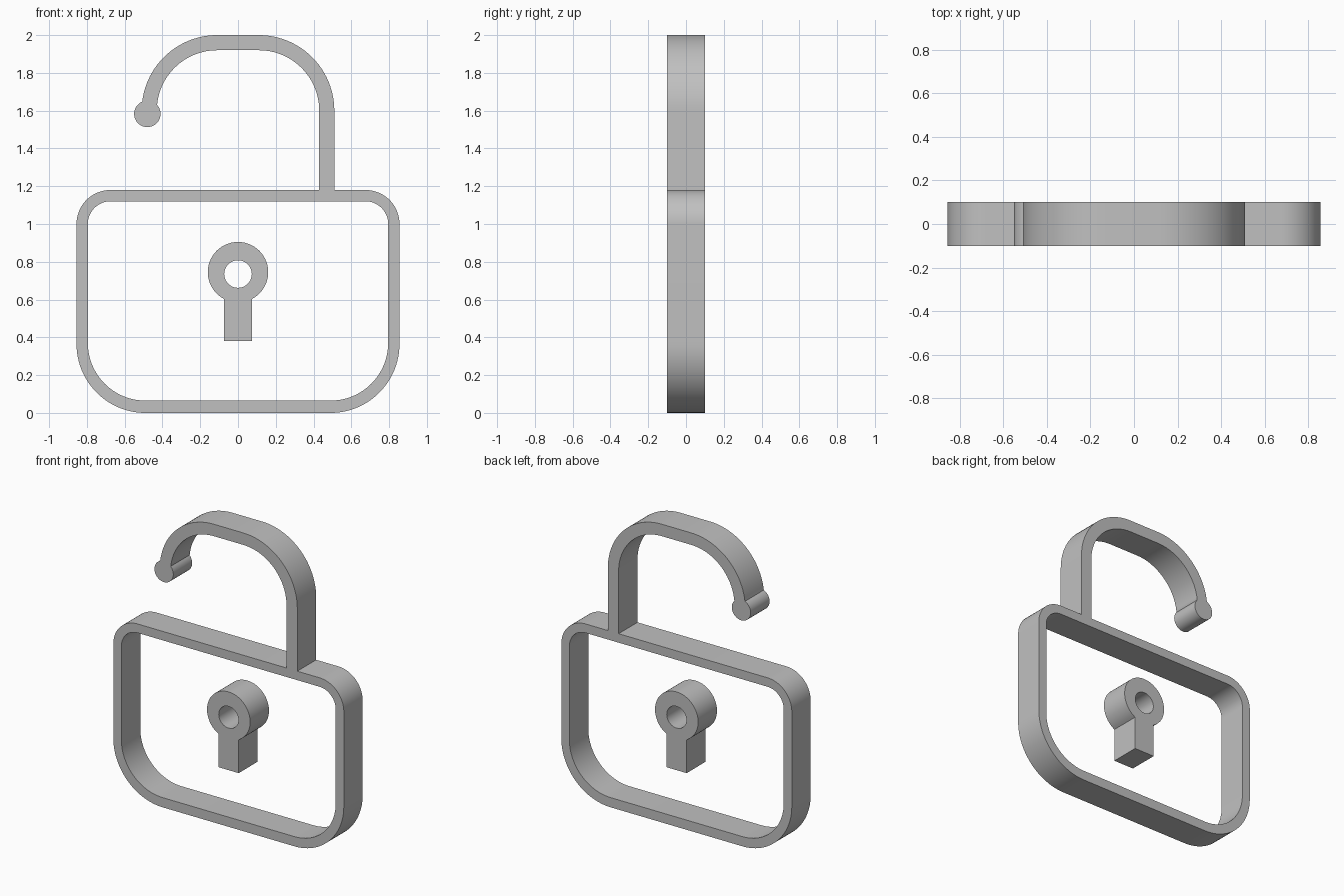
import bpy
import bmesh
from math import radians, cos, sin, pi

old = bpy.data.objects.get("Cube")
if old:
    bpy.data.objects.remove(old, do_unlink=True)

HALF_DEPTH = 0.1

grey = bpy.data.materials.new("plain_grey")
grey.use_nodes = True
colour = (0.53, 0.53, 0.53, 1)
grey.diffuse_color = colour
grey.node_tree.nodes["Principled BSDF"].inputs["Base Color"].default_value = colour


def arc(cx, cz, r, start, end, steps=24):
    """Points on an arc, angles in degrees."""
    return [(cx + r * cos(radians(start + (end - start) * i / steps)),
             cz + r * sin(radians(start + (end - start) * i / steps)))
            for i in range(steps + 1)]


def rounded_box(half_w, bottom, top, r_bottom, r_top):
    xt, xb = half_w - r_top, half_w - r_bottom
    return (arc(xt, top - r_top, r_top, 0, 90)
            + arc(-xt, top - r_top, r_top, 90, 180)
            + arc(-xb, bottom + r_bottom, r_bottom, 180, 270)
            + arc(xb, bottom + r_bottom, r_bottom, 270, 360))


def slab(name, *loops):
    """Extrude an outline, with optional holes, front to back."""
    curve = bpy.data.curves.new(name, "CURVE")
    curve.dimensions = "2D"
    curve.fill_mode = "BOTH"
    curve.extrude = HALF_DEPTH
    for loop in loops:
        spline = curve.splines.new("POLY")
        spline.points.add(len(loop) - 1)
        for point, (x, z) in zip(spline.points, loop):
            point.co = (x, z, 0, 1)
        spline.use_cyclic_u = True
    obj = bpy.data.objects.new(name, curve)
    bpy.context.collection.objects.link(obj)
    obj.rotation_euler.x = pi / 2
    bpy.ops.object.select_all(action="DESELECT")
    obj.select_set(True)
    bpy.context.view_layer.objects.active = obj
    bpy.ops.object.convert(target="MESH")
    obj = bpy.context.view_layer.objects.active
    bpy.ops.object.transform_apply(location=False, rotation=True, scale=False)

    # Weld the caps to the walls and face everything outwards
    bm = bmesh.new()
    bm.from_mesh(obj.data)
    bmesh.ops.remove_doubles(bm, verts=bm.verts, dist=0.0001)
    bmesh.ops.recalc_face_normals(bm, faces=bm.faces)
    bm.to_mesh(obj.data)
    bm.free()
    obj.data.materials.clear()
    obj.data.materials.append(grey)
    bpy.ops.object.shade_smooth_by_angle(angle=radians(30))
    return obj


# Lock body: open frame with larger lower corners
slab("body_frame",
     rounded_box(0.855, 0, 1.18, 0.365, 0.18),
     rounded_box(0.795, 0.065, 1.12, 0.305, 0.12))

# Open shackle: leg, bow and round tip in one outline
slab("shackle",
     [(0.51, 1.18)]
     + arc(0.11, 1.6, 0.4, 0, 90)
     + arc(-0.11, 1.6, 0.4, 90, 173)
     + arc(-0.48, 1.583, 0.07, 113, 404, 40)
     + arc(-0.11, 1.6, 0.32, 174, 90)
     + arc(0.11, 1.6, 0.32, 90, 0)
     + [(0.43, 1.18)])

# Keyhole: ring with a square stem
slab("keyhole",
     arc(0, 0.745, 0.16, -62, 242, 48) + [(-0.075, 0.38), (0.075, 0.38)],
     arc(0, 0.735, 0.073, 0, 350, 35))
